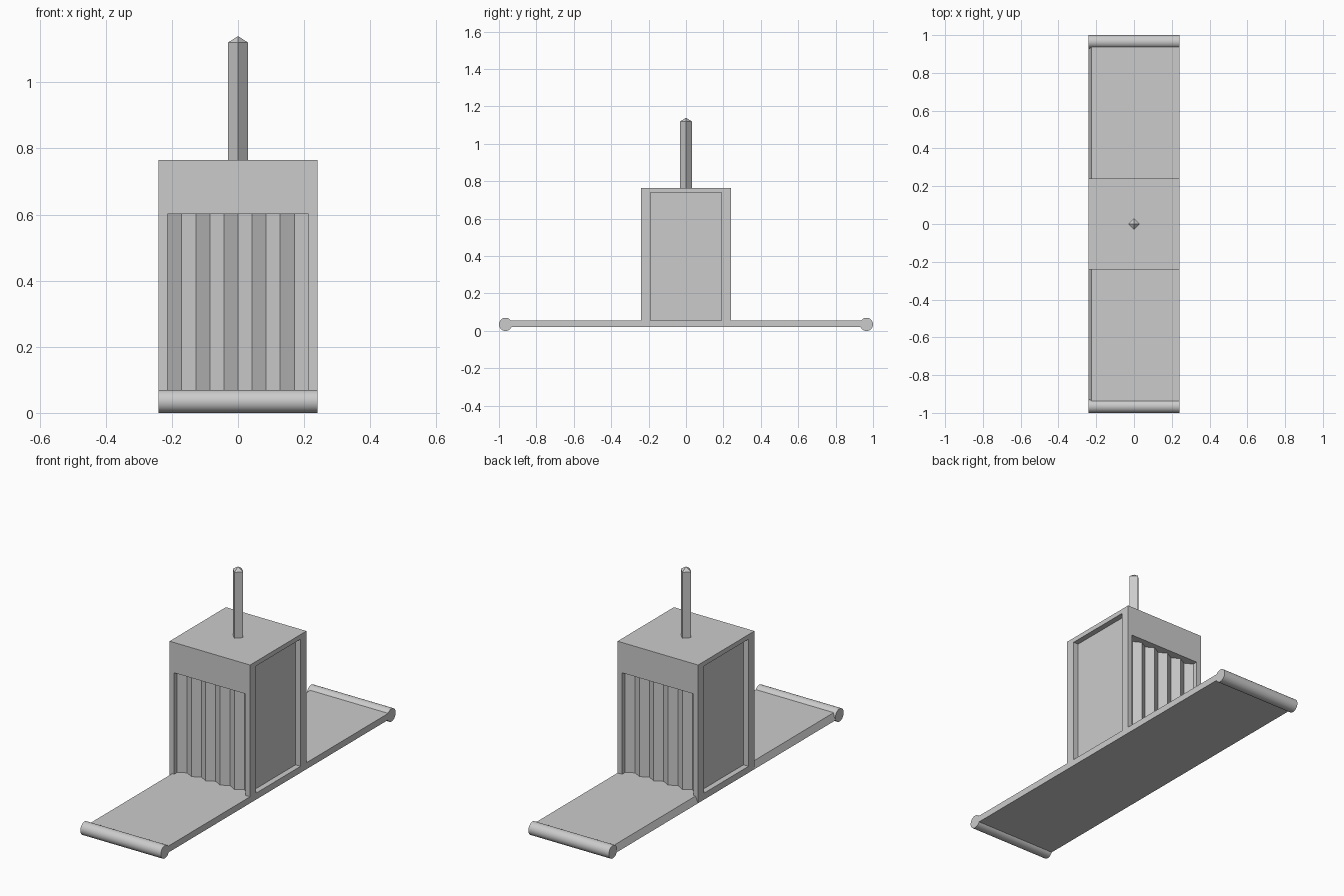
import bpy, bmesh
from math import pi
from mathutils import Matrix

cube = bpy.data.objects.get("Cube")
if cube:
    bpy.data.objects.remove(cube, do_unlink=True)

grey = bpy.data.materials.new("light_grey")
grey.use_nodes = True
colour = (0.6, 0.6, 0.6, 1)
grey.diffuse_color = colour
grey.node_tree.nodes["Principled BSDF"].inputs["Base Color"].default_value = colour

HALF = 0.24       # half width of body and deck
DECK_LOW, DECK_TOP = 0.02, 0.055
BODY_TOP = 0.765
ROLL = 0.035      # end roll radius


def add_object(name, bm):
    bmesh.ops.recalc_face_normals(bm, faces=bm.faces)
    mesh = bpy.data.meshes.new(name)
    bm.to_mesh(mesh)
    bm.free()
    mesh.materials.append(grey)
    obj = bpy.data.objects.new(name, mesh)
    bpy.context.collection.objects.link(obj)
    return obj


def prism(name, points, offset):
    """Extrude a closed 3D outline along an offset."""
    bm = bmesh.new()
    face = bm.faces.new([bm.verts.new(p) for p in points])
    new = bmesh.ops.extrude_face_region(bm, geom=[face])["geom"]
    bmesh.ops.translate(bm, vec=offset,
                        verts=[v for v in new if isinstance(v, bmesh.types.BMVert)])
    return add_object(name, bm)


def block(name, x0, x1, y0, y1, z0, z1):
    return prism(name, [(x0, y0, z0), (x1, y0, z0), (x1, y1, z0), (x0, y1, z0)],
                 (0, 0, z1 - z0))


def cut(target, cutter):
    cutter.hide_render = True
    mod = target.modifiers.new("cut", "BOOLEAN")
    mod.object, mod.operation, mod.solver = cutter, "DIFFERENCE", "EXACT"
    bpy.context.view_layer.objects.active = target
    bpy.ops.object.modifier_apply(modifier=mod.name)
    bpy.data.objects.remove(cutter, do_unlink=True)


# Body with recessed side panels and pleated front and back
body = block("body", -HALF, HALF, -HALF, HALF, DECK_LOW, BODY_TOP)
pleats, reach = 10, 0.213
for s in (-1, 1):
    cut(body, block("panel_cutter", s * 0.21, s * 0.3, -0.19, 0.19, DECK_TOP, 0.74))
    outline = [(s * reach, s * 0.3, DECK_TOP), (-s * reach, s * 0.3, DECK_TOP)]
    for i in range(pleats + 1):
        x = -reach + 2 * reach * i / pleats
        depth = 0.05 if i % 2 else 0.026
        outline.append((s * x, s * (HALF - depth), DECK_TOP))
    cut(body, prism("pleat_cutter", outline, (0, 0, 0.602 - DECK_TOP)))

# Front and back decks, with one slightly bevelled long edge, and end rolls
for s, side in ((-1, "front"), (1, "back")):
    section = [(-HALF, DECK_LOW), (HALF, DECK_LOW), (HALF, DECK_TOP), (-0.225, DECK_TOP)]
    prism(side + "_deck", [(x, s * HALF, z) for x, z in section], (0, s * 0.72, 0))

    bm = bmesh.new()
    bmesh.ops.create_cone(bm, cap_ends=True, segments=32, radius1=ROLL, radius2=ROLL,
                          depth=2 * HALF, matrix=Matrix.Rotation(pi / 2, 4, "Y"))
    roll = add_object(side + "_roll", bm)
    roll.location = (0, s * (1 - ROLL), ROLL)
    bpy.ops.object.select_all(action="DESELECT")
    roll.select_set(True)
    bpy.context.view_layer.objects.active = roll
    bpy.ops.object.shade_smooth_by_angle()

# Square post turned on its corner, with a pyramid tip
bm = bmesh.new()
r = 0.031
low = [bm.verts.new((x, y, BODY_TOP)) for x, y in ((r, 0), (0, r), (-r, 0), (0, -r))]
high = [bm.verts.new((v.co.x, v.co.y, 1.12)) for v in low]
tip = bm.verts.new((0, 0, 1.14))
bm.faces.new(low)
for i in range(4):
    j = (i + 1) % 4
    bm.faces.new((low[i], low[j], high[j], high[i]))
    bm.faces.new((high[i], high[j], tip))
add_object("post", bm)
